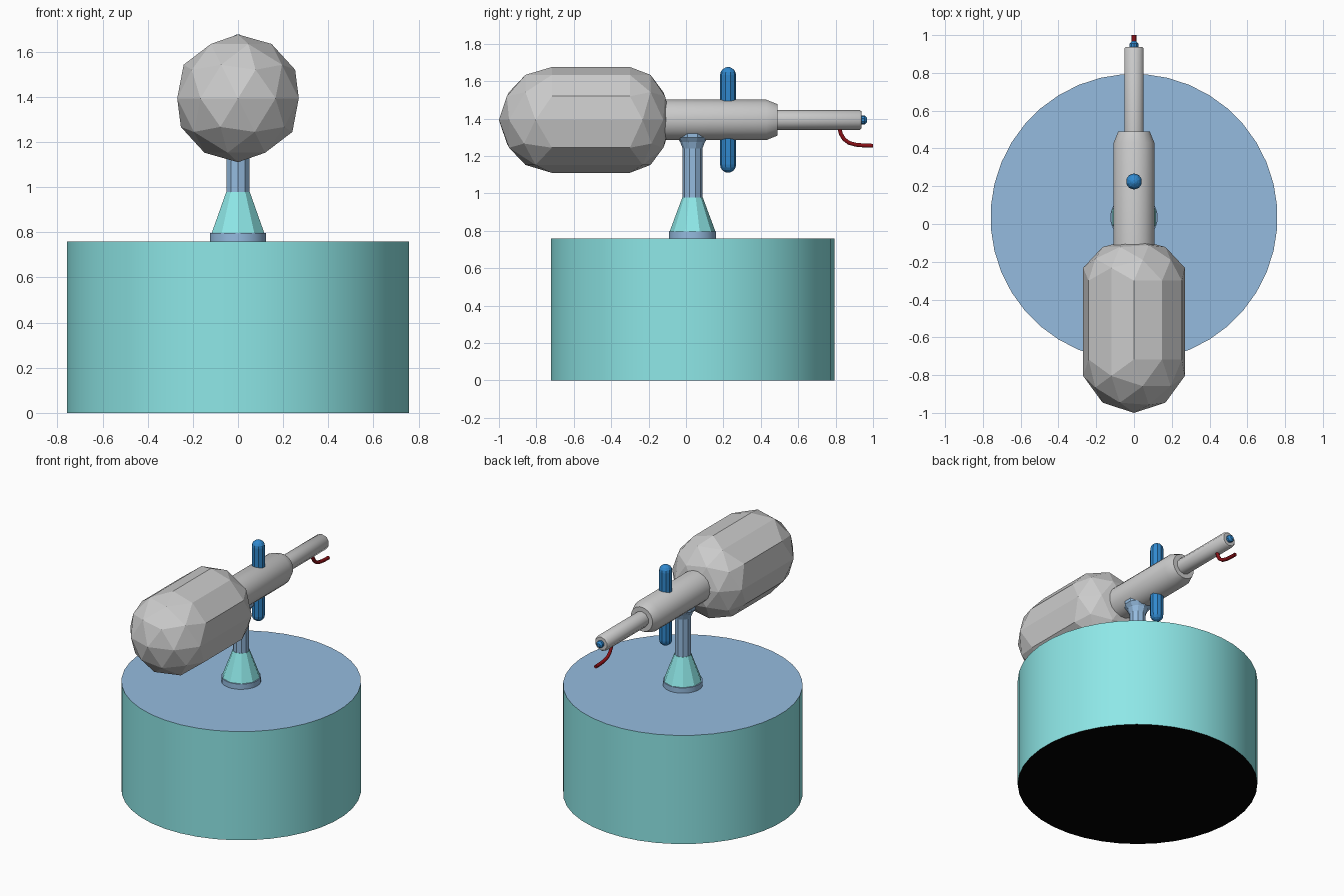
import bpy, bmesh, math
from mathutils import Matrix, Vector

if "Cube" in bpy.data.objects:
    bpy.data.objects.remove(bpy.data.objects["Cube"])

AXIS_Z, CY = 1.393, 0.035   # height of the gun axis, y of the stand axis

def material(name, rgb):
    m = bpy.data.materials.new(name)
    m.diffuse_color = (*rgb, 1)
    m.use_nodes = True
    m.node_tree.nodes["Principled BSDF"].inputs["Base Color"].default_value = m.diffuse_color
    return m

TEAL = material("teal", (0.27, 0.80, 0.80))
PALE = material("pale_blue", (0.30, 0.50, 0.74))
BLUE = material("blue", (0.03, 0.25, 0.62))
RED = material("red", (0.25, 0.005, 0.008))
BLACK = material("black", (0, 0, 0))

def finish(bm, name, mats=(), smooth=None):
    bmesh.ops.recalc_face_normals(bm, faces=bm.faces)
    me = bpy.data.meshes.new(name)
    bm.to_mesh(me)
    bm.free()
    ob = bpy.data.objects.new(name, me)
    bpy.context.collection.objects.link(ob)
    for m in mats:
        me.materials.append(m)
    if smooth:
        bpy.context.view_layer.objects.active = ob
        ob.select_set(True)
        bpy.ops.object.shade_smooth_by_angle(angle=math.radians(smooth))
        ob.select_set(False)
    return ob

def lathe(name, profile, n, mats=(), matrix=Matrix(), smooth=None, pick=None):
    """Solid of revolution from (radius, height) points, capped at both ends."""
    bm = bmesh.new()
    rings = []
    for r, h in profile:
        rings.append([bm.verts.new((r * math.cos(2 * math.pi * (i + .5) / n),
                                    r * math.sin(2 * math.pi * (i + .5) / n), h)) for i in range(n)])
    for a, b in zip(rings, rings[1:]):
        for i in range(n):
            bm.faces.new((a[i], a[(i + 1) % n], b[(i + 1) % n], b[i]))
    bm.faces.new(rings[0])
    bm.faces.new(rings[-1])
    bmesh.ops.recalc_face_normals(bm, faces=bm.faces)
    if pick:
        for f in bm.faces:
            f.material_index = pick(f.normal.z)
    bm.transform(matrix)
    return finish(bm, name, mats, smooth)

STAND = Matrix.Translation((0, CY, 0))
GUN = Matrix.Translation((0, 0, AXIS_Z)) @ Matrix.Rotation(-math.pi / 2, 4, 'X')

# Base drum: teal side, pale top, black underside
lathe("base_drum", [(.76, 0), (.76, .76)], 40, (TEAL, PALE, BLACK), STAND, 30,
      lambda nz: 1 if nz > .5 else 2 if nz < -.5 else 0)

# Swivel stand
lathe("stand_flange", [(.126, .755), (.126, .797)], 24, (PALE,), STAND, 30)
lathe("stand_cone", [(.123, .795), (.055, .978)], 10, (TEAL,), STAND)
lathe("stand_post", [(.053, .97), (.053, 1.24), (.066, 1.275), (.085, 1.30), (.085, 1.33)],
      10, (PALE,), STAND)

# Faceted tank: hull around two small icospheres, flatter at the muzzle end
bm = bmesh.new()
for y, depth in ((-.717, 1), (-.30, .78)):
    bmesh.ops.create_icosphere(bm, subdivisions=2, radius=.283,
        matrix=Matrix.Translation((0, y, AXIS_Z)) @ Matrix.Diagonal((1, depth, 1, 1)))
hull = bmesh.ops.convex_hull(bm, input=bm.verts)
loose = {g for g in hull["geom_interior"] + hull["geom_unused"] if isinstance(g, bmesh.types.BMVert)}
bmesh.ops.delete(bm, geom=list(loose), context='VERTS')
hull = None
finish(bm, "tank")

# Gun body and barrel
lathe("gun_body", [(.11, -.20), (.11, .43), (.085, .49)], 16, (), GUN, 30)
lathe("barrel", [(.054, .47), (.054, .928), (.046, .938)], 10, (), GUN, 40)
lathe("nozzle_tip", [(.024, .93), (.024, .955), (.012, .968)], 10, (BLUE,), GUN)

# Vertical handle bar through the body
R, HALF = .043, .282
arc = [(max(R * math.cos(a), .008), HALF - R + R * math.sin(a))
       for a in (math.radians(k * 22) for k in range(5))]
lathe("handle_bar", [(r, -h) for r, h in reversed(arc)] + arc, 10, (BLUE,),
      Matrix.Translation((0, .225, AXIS_Z)))

# Hooked hose under the muzzle
cu = bpy.data.curves.new("hose_path", 'CURVE')
cu.dimensions, cu.bevel_depth, cu.bevel_resolution = '3D', .012, 1
cu.use_fill_caps = True
sp = cu.splines.new('POLY')
path = [(.82, 1.35), (.828, 1.318), (.845, 1.29), (.872, 1.27), (.91, 1.26), (.955, 1.256), (1.0, 1.255)]
sp.points.add(len(path) - 1)
for p, (y, z) in zip(sp.points, path):
    p.co = (0, y, z, 1)
hose = bpy.data.objects.new("hose", cu)
bpy.context.collection.objects.link(hose)
cu.materials.append(RED)
